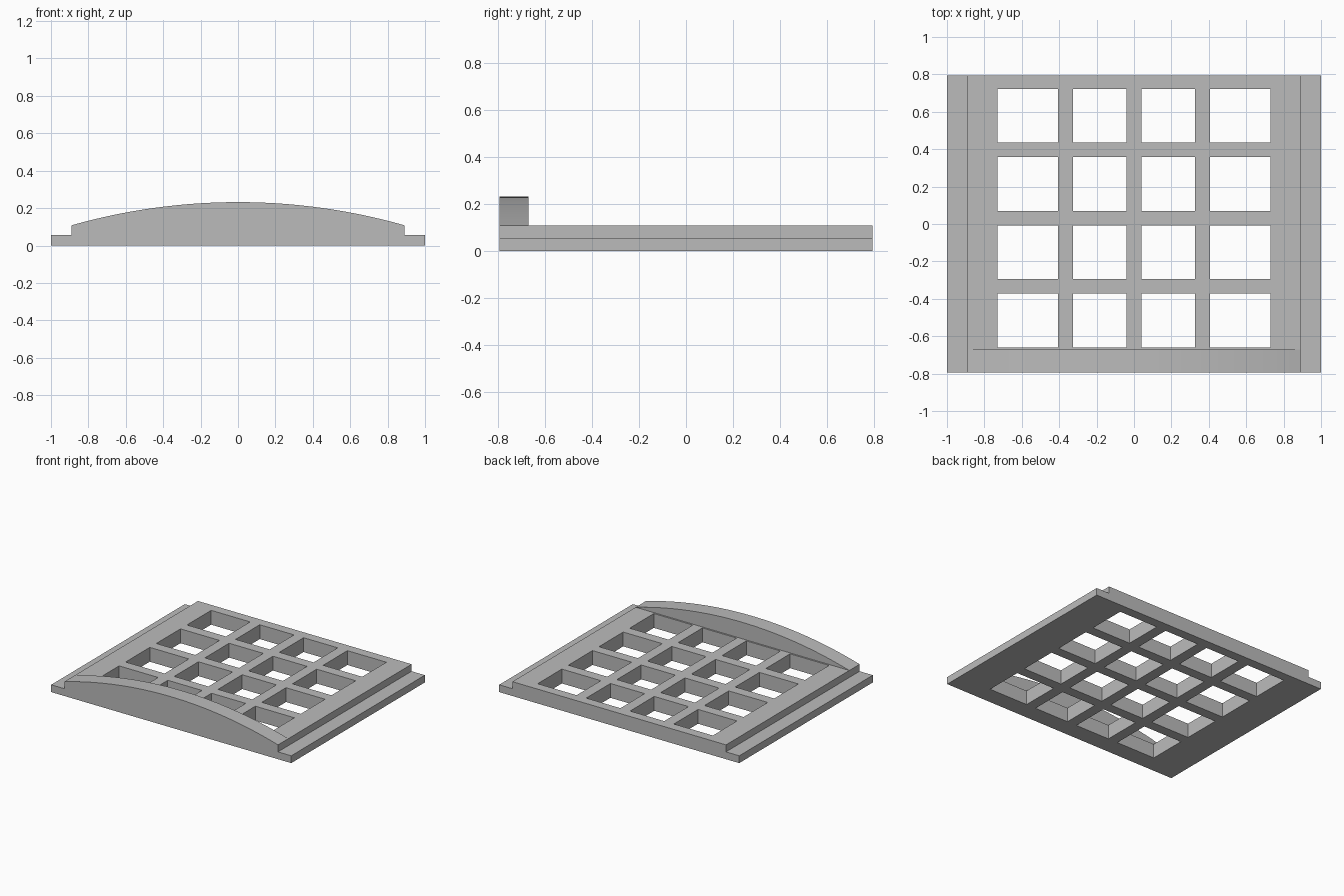
import bpy, bmesh, math

cube = bpy.data.objects.get("Cube")
if cube:
    bpy.data.objects.remove(cube, do_unlink=True)

grey = bpy.data.materials.new("plain grey")
grey.use_nodes = True
colour = (0.5, 0.5, 0.5, 1)
grey.diffuse_color = colour
grey.node_tree.nodes["Principled BSDF"].inputs["Base Color"].default_value = colour

HALF_DEPTH = 0.795
STEP_X, STEP_Z, TOP_Z = 0.89, 0.055, 0.108
ARCH_Z, ARCH_BACK = 0.232, -0.672


def make_object(name, bm):
    bmesh.ops.recalc_face_normals(bm, faces=bm.faces)
    mesh = bpy.data.meshes.new(name)
    bm.to_mesh(mesh)
    bm.free()
    mesh.materials.append(grey)
    obj = bpy.data.objects.new(name, mesh)
    bpy.context.collection.objects.link(obj)
    return obj


def add_prism(bm, profile, y0, y1):
    """Extrude an xz profile along y."""
    face = bm.faces.new([bm.verts.new((x, y0, z)) for x, z in profile])
    moved = bmesh.ops.extrude_face_region(bm, geom=[face])["geom"]
    verts = [v for v in moved if isinstance(v, bmesh.types.BMVert)]
    bmesh.ops.translate(bm, verts=verts, vec=(0, y1 - y0, 0))


def prism(name, profile, y0, y1):
    bm = bmesh.new()
    add_prism(bm, profile, y0, y1)
    return make_object(name, bm)


def apply_boolean(target, tool, operation):
    mod = target.modifiers.new(operation.title(), "BOOLEAN")
    mod.operation, mod.solver, mod.object = operation, "EXACT", tool
    bpy.context.view_layer.objects.active = target
    bpy.ops.object.modifier_apply(modifier=mod.name)
    bpy.data.objects.remove(tool, do_unlink=True)


# Stepped base plate
right_side = [(1, 0), (1, STEP_Z), (STEP_X, STEP_Z), (STEP_X, TOP_Z)]
left_side = [(-x, z) for x, z in reversed(right_side)]
plate = prism("grid_plate", right_side + left_side, -HALF_DEPTH, HALF_DEPTH)

# Arched front lip, a circular arc over the raised part of the plate
rise = ARCH_Z - TOP_Z
radius = (STEP_X ** 2 + rise ** 2) / (2 * rise)
half_angle = math.asin(STEP_X / radius)
steps = 32
arc = []
for i in range(steps + 1):
    a = half_angle * (1 - 2 * i / steps)
    arc.append((radius * math.sin(a), ARCH_Z - radius * (1 - math.cos(a))))
lip = prism("front_lip", [(STEP_X, STEP_Z)] + arc + [(-STEP_X, STEP_Z)],
            -HALF_DEPTH, ARCH_BACK)
apply_boolean(plate, lip, "UNION")

# Four by four window openings
columns = [(-0.73, -0.405), (-0.325, -0.04), (0.04, 0.325), (0.405, 0.73)]
bm = bmesh.new()
for x0, x1 in columns:
    for row in range(4):
        y0 = -0.66 + row * 0.365
        add_prism(bm, [(x0, -1), (x1, -1), (x1, 1), (x0, 1)], y0, y0 + 0.288)
openings = make_object("window_cutter", bm)
openings.hide_render = True
apply_boolean(plate, openings, "DIFFERENCE")

# Smooth the arch while keeping its edges crisp
bpy.ops.object.select_all(action="DESELECT")
plate.select_set(True)
bpy.context.view_layer.objects.active = plate
bpy.ops.object.shade_smooth_by_angle(angle=math.radians(12))
